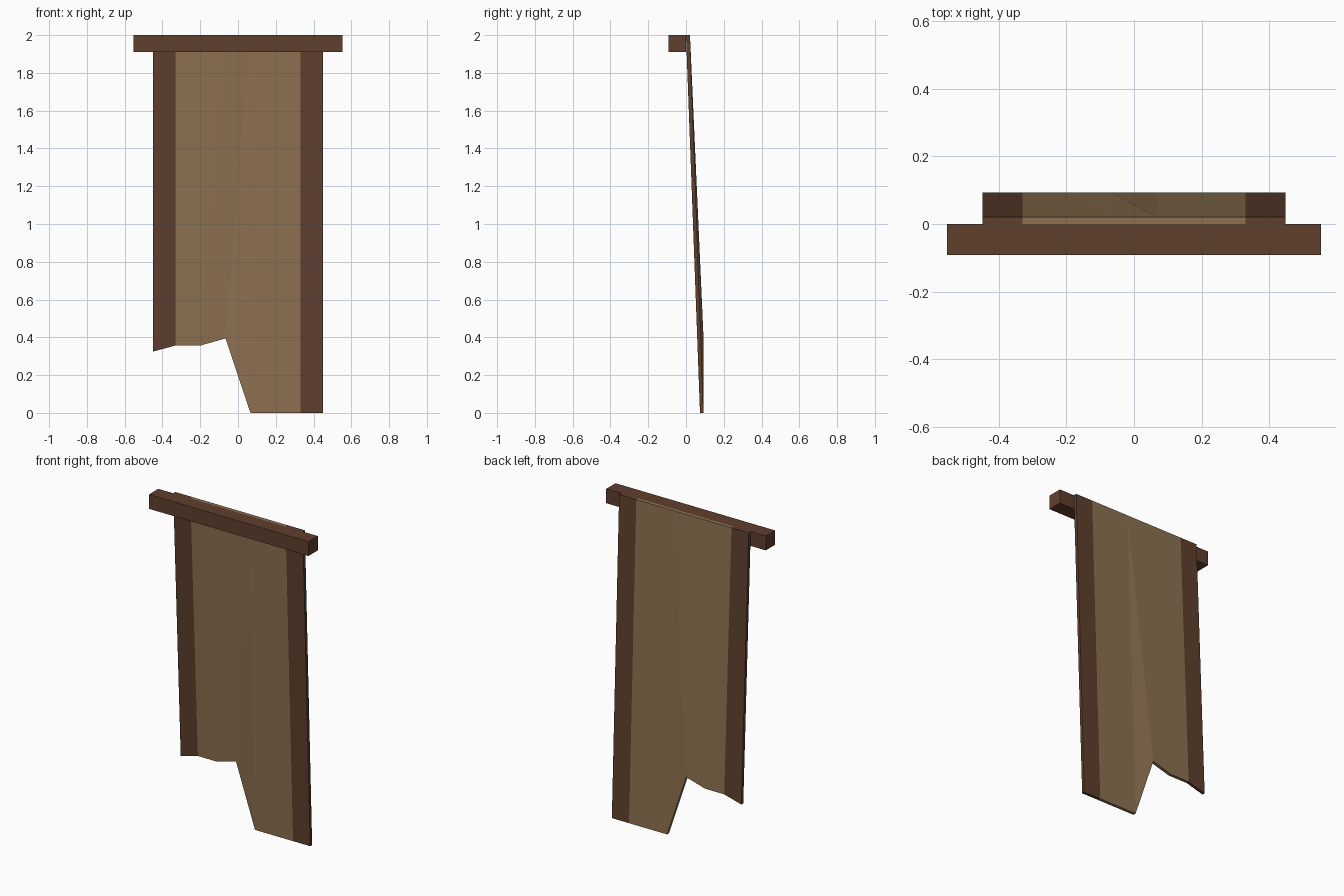
import bpy
import bmesh

cube = bpy.data.objects.get("Cube")
if cube:
    bpy.data.objects.remove(cube)


def make_material(name, color):
    mat = bpy.data.materials.new(name)
    mat.use_nodes = True
    mat.diffuse_color = color
    mat.node_tree.nodes["Principled BSDF"].inputs["Base Color"].default_value = color
    return mat


def make_object(name, bm, materials):
    bmesh.ops.recalc_face_normals(bm, faces=bm.faces)
    mesh = bpy.data.meshes.new(name)
    bm.to_mesh(mesh)
    bm.free()
    for mat in materials:
        mesh.materials.append(mat)
    obj = bpy.data.objects.new(name, mesh)
    bpy.context.collection.objects.link(obj)
    return obj


tan = make_material("tan cloth", (0.27, 0.167, 0.082, 1))
brown = make_material("dark brown", (0.115, 0.05, 0.027, 1))

# Hanging rail
bm = bmesh.new()
bmesh.ops.create_cube(bm, size=1)
for v in bm.verts:
    v.co.x *= 1.106
    v.co.y = v.co.y * 0.092 - 0.046
    v.co.z = v.co.z * 0.09 + 1.955
make_object("hanging_rail", bm, [brown])

# Torn cloth: columns as (x, height of the lower hem)
columns = [(-0.449, 0.325), (-0.33, 0.357), (-0.198, 0.357), (-0.066, 0.394),
           (0.066, 0), (0.198, 0), (0.33, 0), (0.449, 0)]
bm = bmesh.new()
rings = []
for x, hem in columns:
    corners = [(x, 0, 2), (x, 0.021, 2), (x, 0.093, hem), (x, 0.074, hem)]
    rings.append([bm.verts.new(c) for c in corners])

last = len(rings) - 2
for i, (a, b) in enumerate(zip(rings, rings[1:])):
    panels = [
        (a[3], b[0], a[0]), (a[3], b[3], b[0]),    # front
        (a[2], a[1], b[1]), (a[2], b[1], b[2]),    # back
        (a[0], b[0], b[1], a[1]),                  # upper edge
        (a[3], a[2], b[2], b[3]),                  # lower hem
    ]
    for panel in panels:
        bm.faces.new(panel).material_index = int(i in (0, last))
# Closed side edges
for ring in (rings[0], rings[-1]):
    bm.faces.new(ring).material_index = 1
make_object("banner_cloth", bm, [tan, brown])
